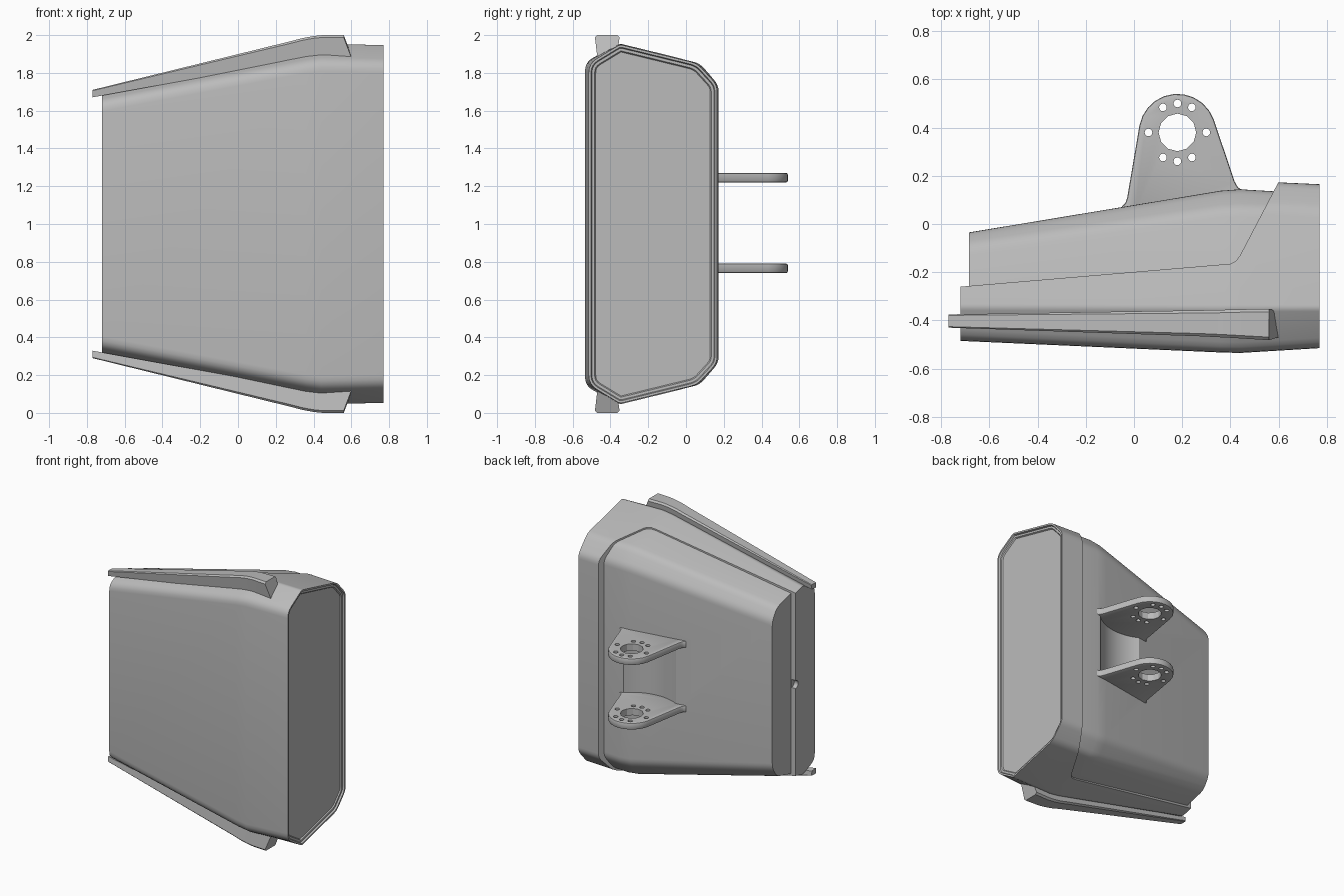
import bpy, bmesh, math
from mathutils import Vector

if "Cube" in bpy.data.objects:
    bpy.data.objects.remove(bpy.data.objects["Cube"])

grey = bpy.data.materials.new("plain grey")
grey.use_nodes = True
grey.diffuse_color = (0.5, 0.5, 0.5, 1)
grey.node_tree.nodes["Principled BSDF"].inputs["Base Color"].default_value = (0.5, 0.5, 0.5, 1)


def finish(bm, name):
    bmesh.ops.recalc_face_normals(bm, faces=bm.faces)
    mesh = bpy.data.meshes.new(name)
    bm.to_mesh(mesh)
    bm.free()
    mesh.materials.append(grey)
    obj = bpy.data.objects.new(name, mesh)
    bpy.context.collection.objects.link(obj)
    return obj


def loft(name, rings, rim=False):
    """Skin closed rings of points; optionally recess the last cap."""
    bm = bmesh.new()
    rows = [[bm.verts.new(p) for p in ring] for ring in rings]
    n = len(rows[0])
    for a, b in zip(rows, rows[1:]):
        for i in range(n):
            j = (i + 1) % n
            bm.faces.new((a[i], a[j], b[j], b[i]))
    bm.faces.new(rows[0])
    cap = bm.faces.new(rows[-1])
    bmesh.ops.recalc_face_normals(bm, faces=bm.faces)
    if rim:
        for width, depth in ((0.012, 0), (0.005, -0.012), (0.014, 0), (0.006, -0.008)):
            bmesh.ops.inset_region(bm, faces=[cap], thickness=width, depth=depth)
    return finish(bm, name)


def prism(name, outlines, z0, z1):
    """Extrude one or more xy outlines between two heights."""
    bm = bmesh.new()
    for pts in outlines:
        low = [bm.verts.new((x, y, z0)) for x, y in pts]
        high = [bm.verts.new((x, y, z1)) for x, y in pts]
        bm.faces.new(low)
        bm.faces.new(high)
        for i in range(len(pts)):
            j = (i + 1) % len(pts)
            bm.faces.new((low[i], low[j], high[j], high[i]))
    return finish(bm, name)


def activate(obj):
    bpy.ops.object.select_all(action='DESELECT')
    obj.select_set(True)
    bpy.context.view_layer.objects.active = obj


def boolean(obj, cutter, operation):
    mod = obj.modifiers.new("cut", 'BOOLEAN')
    mod.operation = operation
    mod.solver = 'EXACT'
    mod.object = cutter
    activate(obj)
    bpy.ops.object.modifier_apply(modifier=mod.name)
    bpy.data.objects.remove(cutter)


def smooth(obj):
    activate(obj)
    bpy.ops.object.shade_smooth_by_angle(angle=math.radians(28))


def circle(cx, cy, r, n):
    return [(cx + r * math.cos(math.tau * i / n), cy + r * math.sin(math.tau * i / n))
            for i in range(n)]


def section(x, front, ridge, shoulder, back):
    """Rounded eight-cornered cross-section, symmetric about mid-height."""
    half = [(front, 0.05), (ridge, 0.015), (shoulder, 0.035), (back, 0.035)]
    corners = [(Vector((y, 1 + z)), r) for (y, z), r in half]
    corners += [(Vector((y, 1 - z)), r) for (y, z), r in reversed(half)]
    ring = []
    for i, (p, r) in enumerate(corners):
        a = p + (corners[i - 1][0] - p).normalized() * r
        b = p + (corners[(i + 1) % len(corners)][0] - p).normalized() * r
        for t in (0, 0.25, 0.5, 0.75, 1):
            q = a * (1 - t) ** 2 + p * 2 * t * (1 - t) + b * t * t
            ring.append((x, q.x, q.y))
    return ring


# Front shell with the recessed end panel, trimmed along the parting line
shell = loft("front_shell", [
    section(-0.72, (-0.485, 0.645), (-0.345, 0.70), (-0.08, 0.635), (0.0, 0.54)),
    section(0.36, (-0.533, 0.848), (-0.35, 0.943), (0.075, 0.84), (0.175, 0.73)),
    section(0.44, (-0.535, 0.858), (-0.35, 0.955), (0.08, 0.85), (0.18, 0.735)),
    section(0.77, (-0.515, 0.85), (-0.35, 0.95), (0.06, 0.85), (0.165, 0.735)),
], rim=True)
trim = prism("shell_trim", [[(-1, -0.8), (1, -0.8), (1, 0.5), (0.773, 0.5), (0.6, 0.175),
                             (0.44, -0.13), (0.425, -0.152), (0.4, -0.165),
                             (-0.72, -0.26), (-1, -0.284)]], -0.5, 2.5)
boolean(shell, trim, 'INTERSECT')

# Small cable notch at the narrow end
notch = loft("notch_cutter", [[(x, y, z) for y, z in circle(-0.26, 1, 0.03, 16)]
                              for x in (-0.75, -0.688)])
boolean(shell, notch, 'DIFFERENCE')
smooth(shell)

# Rear cover, slightly inside the shell, scooped out around the hinge
cover = loft("rear_cover", [
    section(-0.685, (-0.42, 0.55), (-0.335, 0.69), (-0.09, 0.628), (-0.035, 0.545)),
    section(0.36, (-0.46, 0.75), (-0.34, 0.93), (0.06, 0.835), (0.138, 0.725)),
    section(0.44, (-0.46, 0.75), (-0.34, 0.942), (0.065, 0.842), (0.144, 0.73)),
    section(0.64, (-0.46, 0.75), (-0.34, 0.935), (0.06, 0.838), (0.132, 0.73)),
])
HINGE = (0.18, 0.38)
scoop = prism("scoop_cutter", [circle(*HINGE, 0.335, 64)], 0.765, 1.245)
boolean(cover, scoop, 'DIFFERENCE')
smooth(cover)

# Edge rails along the top and bottom
stations = [(-0.77, -0.77, -0.43, -0.375, 0.675, 0.71),
            (0.28, 0.28, -0.466, -0.358, 0.873, 0.968),
            (0.34, 0.34, -0.469, -0.357, 0.886, 0.984),
            (0.40, 0.40, -0.472, -0.355, 0.897, 0.995),
            (0.45, 0.45, -0.475, -0.354, 0.90, 1.0),
            (0.60, 0.56, -0.482, -0.352, 0.895, 1.0)]
for name, s in (("top_rail", 1), ("bottom_rail", -1)):
    rings = []
    for x_low, x_high, y0, y1, z0, z1 in stations:
        c = (z1 - z0) * 0.12
        ring = [(x_low, y0 + c, z0 - c), (x_high, y0, z1 - c), (x_high, y0 + c, z1),
                (x_high, y1 - c, z1), (x_high, y1, z1 - c), (x_low, y1 - c, z0)]
        rings.append([(x, y, 1 + s * z) for x, y, z in ring])
    smooth(loft(name, rings))

# Pair of hinge brackets with a bearing hole and a ring of bolt holes
arc = [(HINGE[0] + 0.16 * math.cos(math.radians(a)), HINGE[1] + 0.16 * math.sin(math.radians(a)))
       for a in range(20, 171, 15)]
outline = [(0.40, 0.03), (0.455, 0.14), (0.432, 0.15), (0.418, 0.175)] + arc + \
          [(-0.028, 0.11), (-0.036, 0.085), (-0.055, 0.07), (0.0, 0.03)]
for name, z in (("upper_bracket", 1.245), ("lower_bracket", 0.765)):
    bracket = prism(name, [outline], z - 0.025, z + 0.025)
    bevel = bracket.modifiers.new("bevel", 'BEVEL')
    bevel.width = 0.009
    bevel.segments = 2
    activate(bracket)
    bpy.ops.object.modifier_apply(modifier=bevel.name)
    holes = [circle(*HINGE, 0.078, 12)]
    for a in (0, 60, 90, 120, 180, 240, 270, 300):
        r = math.radians(a)
        holes.append(circle(HINGE[0] + 0.12 * math.cos(r), HINGE[1] + 0.12 * math.sin(r), 0.016, 12))
    boolean(bracket, prism("hole_cutter", holes, z - 0.1, z + 0.1), 'DIFFERENCE')
    smooth(bracket)
